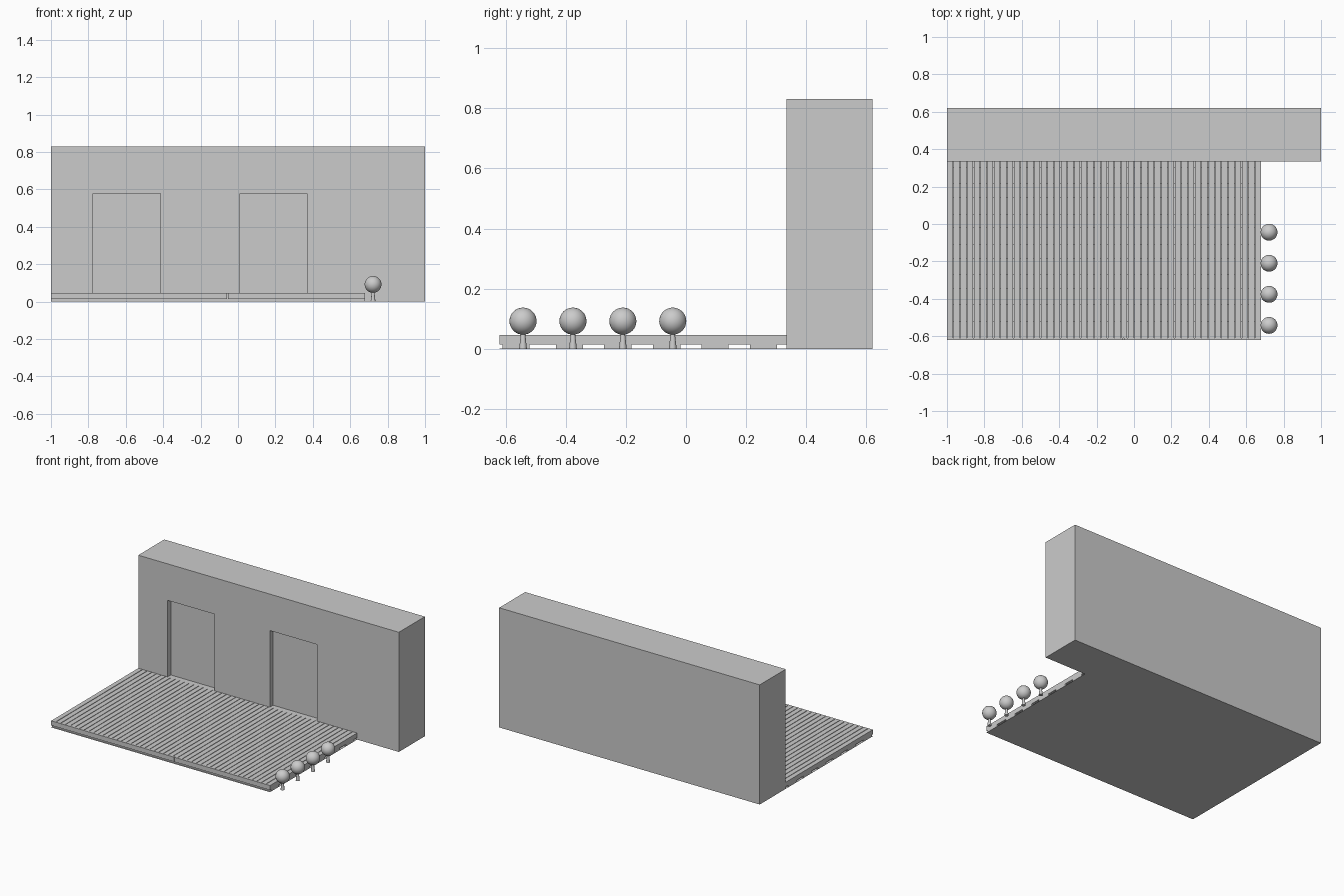
import bpy

cube = bpy.data.objects.get("Cube")
if cube:
    bpy.data.objects.remove(cube, do_unlink=True)

grey = bpy.data.materials.new("plain grey")
grey.use_nodes = True
grey.diffuse_color = (0.6, 0.6, 0.6, 1)
grey.node_tree.nodes["Principled BSDF"].inputs["Base Color"].default_value = (0.6, 0.6, 0.6, 1)


def finish(name):
    obj = bpy.context.object
    obj.name = name
    obj.data.materials.append(grey)
    return obj


def box(name, x, y, z):
    """Box from (min, max) pairs on each axis."""
    spans = (x, y, z)
    bpy.ops.mesh.primitive_cube_add(size=1, location=[(a + b) / 2 for a, b in spans])
    obj = finish(name)
    obj.scale = [b - a for a, b in spans]
    bpy.ops.object.transform_apply(location=False, rotation=False, scale=True)
    return obj


LEFT, RIGHT = -1.0, 0.68
FRONT, WALL = -0.62, 0.335
LOW, TOP = 0.014, 0.046

# House wall with two recessed door openings
wall = box("house_wall", (LEFT, 1), (WALL, 0.62), (0, 0.83))
for i, x in enumerate((-0.775, 0.01)):
    cutter = box(f"door_cutter_{i}", (x, x + 0.36), (WALL - 0.1, WALL + 0.035), (TOP, 0.577))
    cutter.hide_render = True
    cutter.hide_set(True)
    cut = wall.modifiers.new(f"door_recess_{i}", "BOOLEAN")
    cut.operation = "DIFFERENCE"
    cut.object = cutter

# Ground sheet and joists below the deck
box("ground_sheet", (LEFT, RIGHT), (FRONT, WALL), (0, 0.001))
for i, y in enumerate((-0.565, -0.388, -0.227, -0.064, 0.097, 0.258)):
    box(f"joist_{i}", (LEFT, RIGHT), (y - 0.045, y + 0.045), (0.001, LOW))

# Deck boards with narrow gaps
COUNT, GAP = 47, 0.004
pitch = (RIGHT - LEFT + GAP) / COUNT
for i in range(COUNT):
    x = LEFT + i * pitch
    box(f"deck_board_{i}", (x, x + pitch - GAP), (FRONT + 0.01, WALL), (LOW, TOP))

# Front fascia in two lengths
box("fascia_right", (LEFT, -0.058), (FRONT, FRONT + 0.01), (LOW, TOP))
box("fascia_left", (-0.054, RIGHT), (FRONT, FRONT + 0.01), (LOW, TOP))

# Row of ball shrubs on tapered trunks
for i in range(4):
    y = -0.542 + i * 0.166
    bpy.ops.mesh.primitive_cone_add(vertices=16, radius1=0.013, radius2=0.006,
                                    depth=0.06, location=(0.722, y, 0.03))
    finish(f"shrub_trunk_{i}")
    bpy.ops.object.shade_smooth_by_angle()
    bpy.ops.mesh.primitive_uv_sphere_add(segments=32, ring_count=16, radius=0.045,
                                         location=(0.722, y, 0.092))
    finish(f"shrub_ball_{i}")
    bpy.ops.object.shade_smooth()
